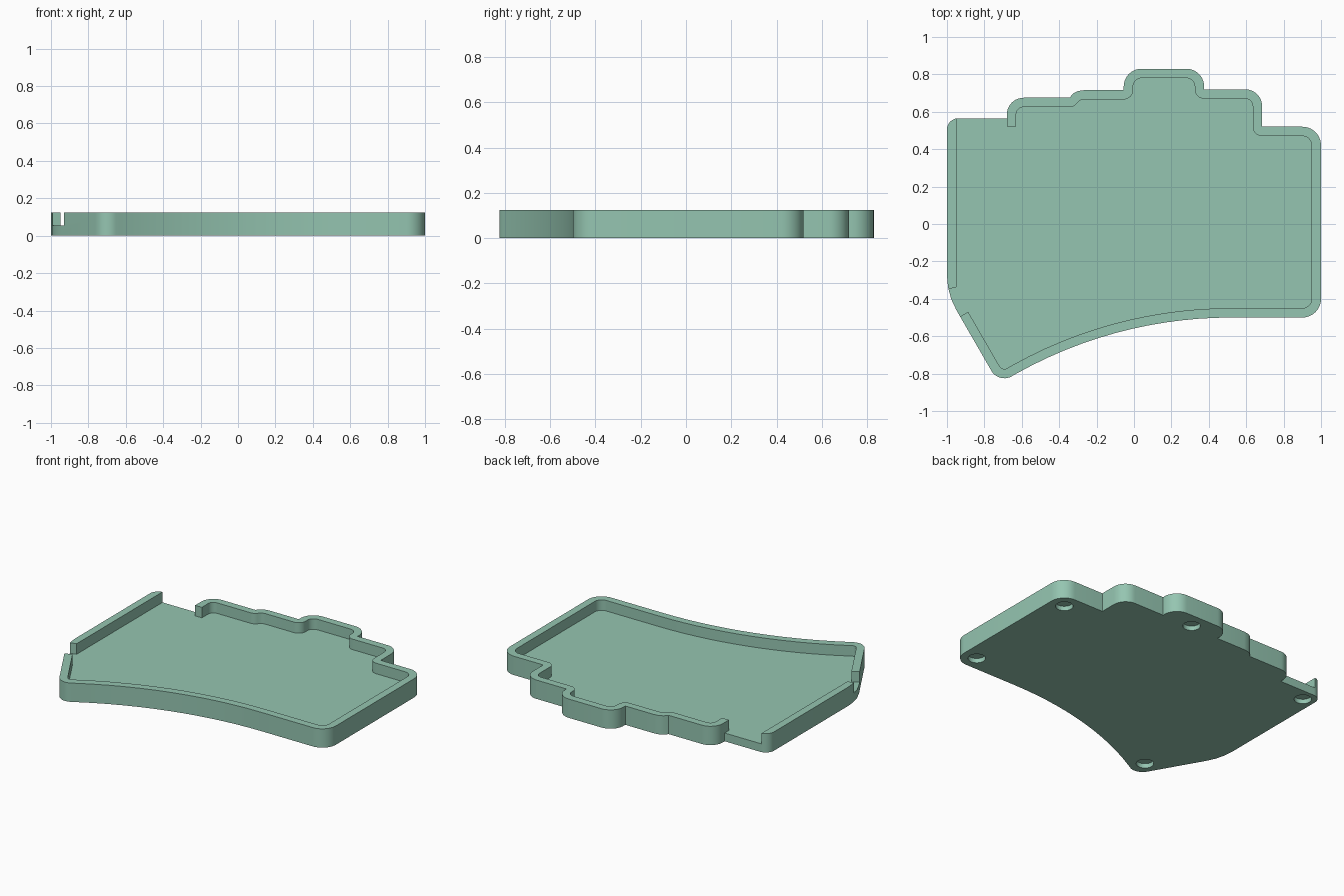
import bpy, bmesh, math
from mathutils import Vector

if "Cube" in bpy.data.objects:
    bpy.data.objects.remove(bpy.data.objects["Cube"])

WALL, FLOOR, HEIGHT = 0.05, 0.055, 0.125


def fillet(path, closed):
    """Round each (x, y, r) corner of a path with an arc of radius r."""
    out, n = [], len(path)
    for i, (x, y, r) in enumerate(path):
        p = Vector((x, y))
        if r <= 0 or (not closed and i in (0, n - 1)):
            out.append(p)
            continue
        a = (Vector(path[i - 1][:2]) - p).normalized()
        b = (Vector(path[(i + 1) % n][:2]) - p).normalized()
        inner = a.angle(b)
        turn = math.pi - inner
        start = p + a * r * math.tan(turn / 2)
        centre = p + (a + b).normalized() * r / math.sin(inner / 2)
        sign = 1 if a.x * b.y - a.y * b.x < 0 else -1
        steps = max(3, round(turn / 0.16))
        for k in range(steps + 1):
            t = sign * turn * k / steps
            v = start - centre
            out.append(centre + Vector((v.x * math.cos(t) - v.y * math.sin(t),
                                        v.x * math.sin(t) + v.y * math.cos(t))))
    return out


def inset(path, d):
    """Offset an open clockwise path inwards, adjusting its corner radii."""
    pts = [Vector(p[:2]) for p in path]
    dirs = [(q - p).normalized() for p, q in zip(pts, pts[1:])]
    norms = [Vector((v.y, -v.x)) for v in dirs]
    out = []
    for i, p in enumerate(pts):
        n0, n1 = norms[max(i - 1, 0)], norms[min(i, len(norms) - 1)]
        q = p + (n0 + n1) * d / (1 + n0.dot(n1))
        cross = n0.x * n1.y - n0.y * n1.x
        r = path[i][2]
        if cross > 0.3:
            r += d
        elif cross < 0:
            r = max(r - d, 0)
        out.append((q.x, q.y, r))
    return out


def prism(name, pts, z0, z1):
    bm = bmesh.new()
    face = bm.faces.new([bm.verts.new((p[0], p[1], z0)) for p in pts])
    res = bmesh.ops.extrude_face_region(bm, geom=[face])
    for v in res["geom"]:
        if isinstance(v, bmesh.types.BMVert):
            v.co.z = z1
    bmesh.ops.recalc_face_normals(bm, faces=bm.faces)
    mesh = bpy.data.meshes.new(name)
    bm.to_mesh(mesh)
    bm.free()
    ob = bpy.data.objects.new(name, mesh)
    bpy.context.collection.objects.link(ob)
    return ob


def cut(ob, cutter):
    cutter.hide_render = True
    mod = ob.modifiers.new("cut", "BOOLEAN")
    mod.operation, mod.solver, mod.object = "DIFFERENCE", "EXACT", cutter
    bpy.context.view_layer.objects.active = ob
    bpy.ops.object.modifier_apply(modifier=mod.name)
    bpy.data.objects.remove(cutter)


# Stepped back edge and right side, clockwise
edge = [(-0.68, 0.675, 0.09), (-0.345, 0.675, 0), (-0.325, 0.698, 0),
        (-0.30, 0.711, 0), (-0.265, 0.716, 0), (-0.055, 0.716, 0),
        (-0.055, 0.83, 0.095), (0.375, 0.83, 0.095), (0.375, 0.72, 0),
        (0.685, 0.72, 0.09), (0.685, 0.52, 0), (1.0, 0.52, 0.1),
        (1.0, -0.5, 0.1)]
# Sweeping concave front edge ending in the rounded front-left tip
R, N = 2.35, 14
for k in range(N + 1):
    dx = -1.242 * k / N
    edge.append((0.52 + dx, -0.5 - R + math.sqrt(R * R - dx * dx),
                 0.08 if k == N else 0))

# Solid tray body
outline = edge + [(-1.0, -0.373, 0.37), (-1.0, 0.565, 0.06), (-0.68, 0.565, 0)]
tray = prism("tray", fillet(outline, True), 0, HEIGHT)

# Pocket inside the rim, running out through the side slot and the back opening
rim = inset([(-0.68, 0.52, 0)] + edge + [(-0.93, -0.495, 0)], WALL)
pocket = fillet(rim, False) + [
    (-0.97, -0.518), (-1.06, -0.365), (-0.95, -0.338),
    (-0.95, 0.62), (-0.70, 0.62), (-0.68, 0.565), (-0.68, 0.52)]
cut(tray, prism("pocket_cutter", pocket, FLOOR, 0.3))

# Round recesses for feet in the underside
for x, y in [(0.9, -0.4), (0.9, 0.42), (0.16, 0.73), (-0.92, 0.485), (-0.69, -0.72)]:
    ring = [(x + 0.053 * math.cos(a * math.pi / 16),
             y + 0.053 * math.sin(a * math.pi / 16)) for a in range(32)]
    cut(tray, prism("foot_cutter", ring, -0.1, 0.03))

# Colour and shading
mat = bpy.data.materials.new("sage_green")
mat.diffuse_color = (0.30, 0.56, 0.44, 1)
mat.use_nodes = True
mat.node_tree.nodes["Principled BSDF"].inputs["Base Color"].default_value = mat.diffuse_color
tray.data.materials.clear()
tray.data.materials.append(mat)
bpy.ops.object.select_all(action="DESELECT")
tray.select_set(True)
bpy.context.view_layer.objects.active = tray
bpy.ops.object.shade_smooth_by_angle(angle=math.radians(30))
